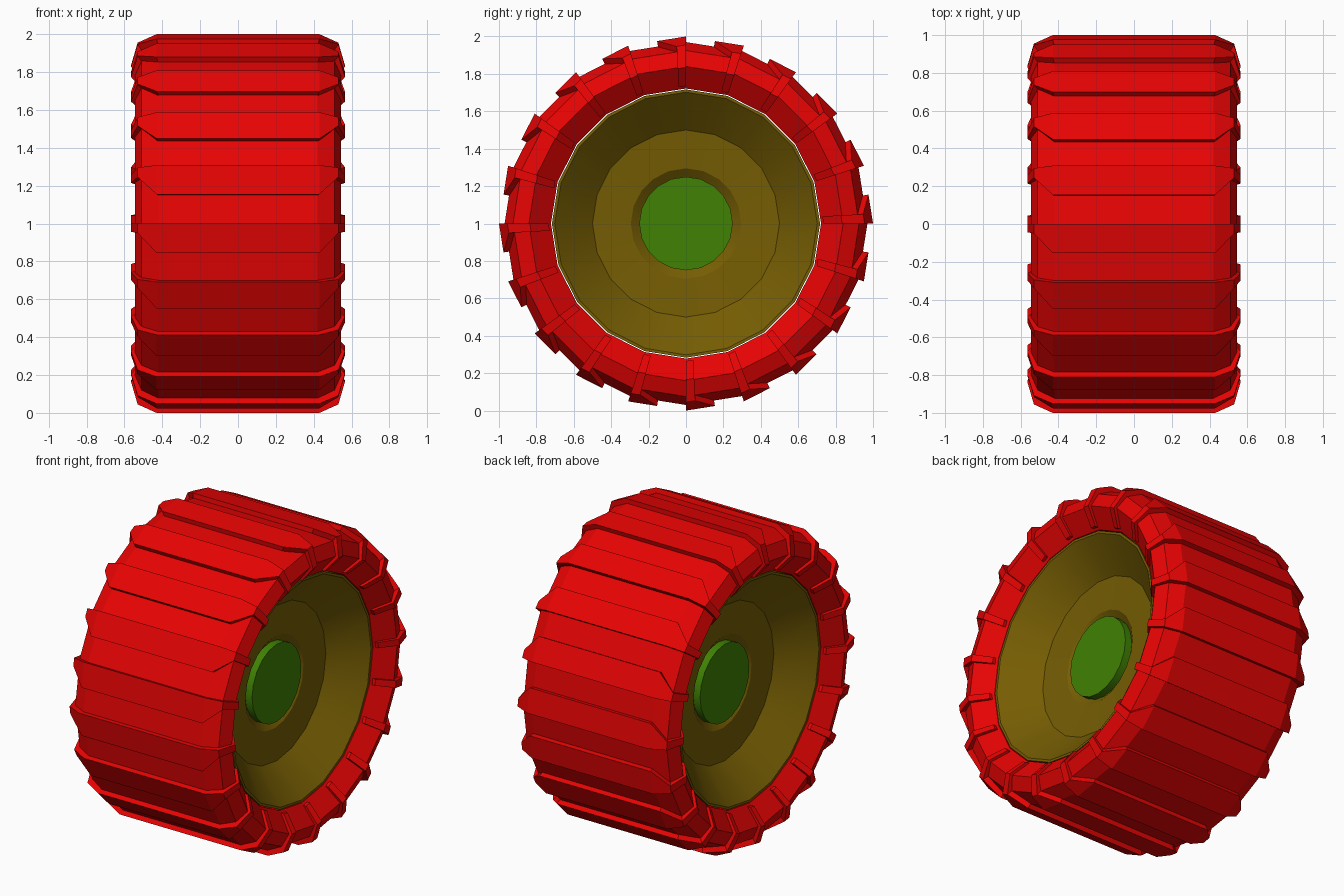
import bpy, bmesh, math

if "Cube" in bpy.data.objects:
    bpy.data.objects.remove(bpy.data.objects["Cube"])

SIDES = 20
STEP = 2 * math.pi / SIDES
AXLE_Z = 1.0


def make_object(name, verts, faces, color, smooth=False):
    mesh = bpy.data.meshes.new(name)
    mesh.from_pydata(verts, [], faces)
    bm = bmesh.new()
    bm.from_mesh(mesh)
    bmesh.ops.recalc_face_normals(bm, faces=bm.faces)
    bm.to_mesh(mesh)
    bm.free()
    obj = bpy.data.objects.new(name, mesh)
    obj.location.z = AXLE_Z
    bpy.context.collection.objects.link(obj)
    mat = bpy.data.materials.new(name + "_paint")
    mat.diffuse_color = (*color, 1)
    mat.use_nodes = True
    mat.node_tree.nodes["Principled BSDF"].inputs["Base Color"].default_value = mat.diffuse_color
    mesh.materials.append(mat)
    if smooth:
        bpy.ops.object.select_all(action='DESELECT')
        obj.select_set(True)
        bpy.context.view_layer.objects.active = obj
        bpy.ops.object.shade_smooth_by_angle(angle=math.radians(30))
    return obj


def facet_point(x, r, k, f=0.0):
    """Point a fraction f along facet k of a 20-sided ring around the x axis."""
    a, b = k * STEP, (k + 1) * STEP
    return (x, r * ((1 - f) * math.cos(a) + f * math.cos(b)),
            r * ((1 - f) * math.sin(a) + f * math.sin(b)))


def mirrored(half):
    """Half profile from one end to the middle, completed on the other side."""
    return half + [(-p[0], *p[1:]) for p in reversed(half)]


def revolve(name, profile, color, closed, smooth=False):
    n = len(profile)
    verts = [facet_point(x, r, k) for k in range(SIDES) for x, r in profile]
    faces = []
    for k in range(SIDES):
        a, b = k * n, (k + 1) % SIDES * n
        for i in range(n if closed else n - 1):
            j = (i + 1) % n
            faces.append((a + i, a + j, b + j, b + i))
    if not closed:
        faces += [[k * n + i for k in range(SIDES)] for i in (0, n - 1)]
    return make_object(name, verts, faces, color, smooth)


RED, OLIVE, GREEN = (0.8, 0.001, 0.001), (0.18, 0.11, 0.001), (0.05, 0.22, 0.001)

# Tyre carcass, sidewalls sloping in to the rim
revolve("tyre", mirrored([(0.455, 0.722), (0.545, 0.84), (0.51, 0.925), (0.42, 0.97)]),
        RED, closed=True)

# Tread lugs: wide across the tread, narrowing to bars down both sidewalls
outer = mirrored([(0.485, 0.735, 0.17), (0.565, 0.835, 0.17), (0.53, 0.955, 0.17), (0.43, 1.0, 0.5)])
inner = mirrored([(0.455, 0.735, 0.17), (0.535, 0.84, 0.17), (0.505, 0.918, 0.17), (0.42, 0.96, 0.5)])
verts, faces = [], []
m = len(outer)
for k in range(SIDES):
    o = len(verts)
    for prof, side in ((outer, 0), (outer, 1), (inner, 1), (inner, 0)):
        verts += [facet_point(x, r, k, f * side) for x, r, f in prof]
    for i in range(m - 1):
        for c in range(4):
            a, b = o + c * m + i, o + (c + 1) % 4 * m + i
            faces.append((a, a + 1, b + 1, b))
    for i in (0, m - 1):
        faces.append([o + c * m + i for c in range(4)])
make_object("tread_lugs", verts, faces, RED)

# Dished rim with a barrel between the two faces
dish = [(0.22, 0.24), (0.26, 0.295), (0.275, 0.50), (0.455, 0.702), (0.455, 0.717)]
revolve("rim", mirrored(dish), OLIVE, closed=False, smooth=True)

# Hub caps on both sides
for side, label in ((1, "right"), (-1, "left")):
    revolve("hub_cap_" + label, [(side * 0.215, 0.25), (side * 0.275, 0.25)],
            GREEN, closed=False, smooth=True)
